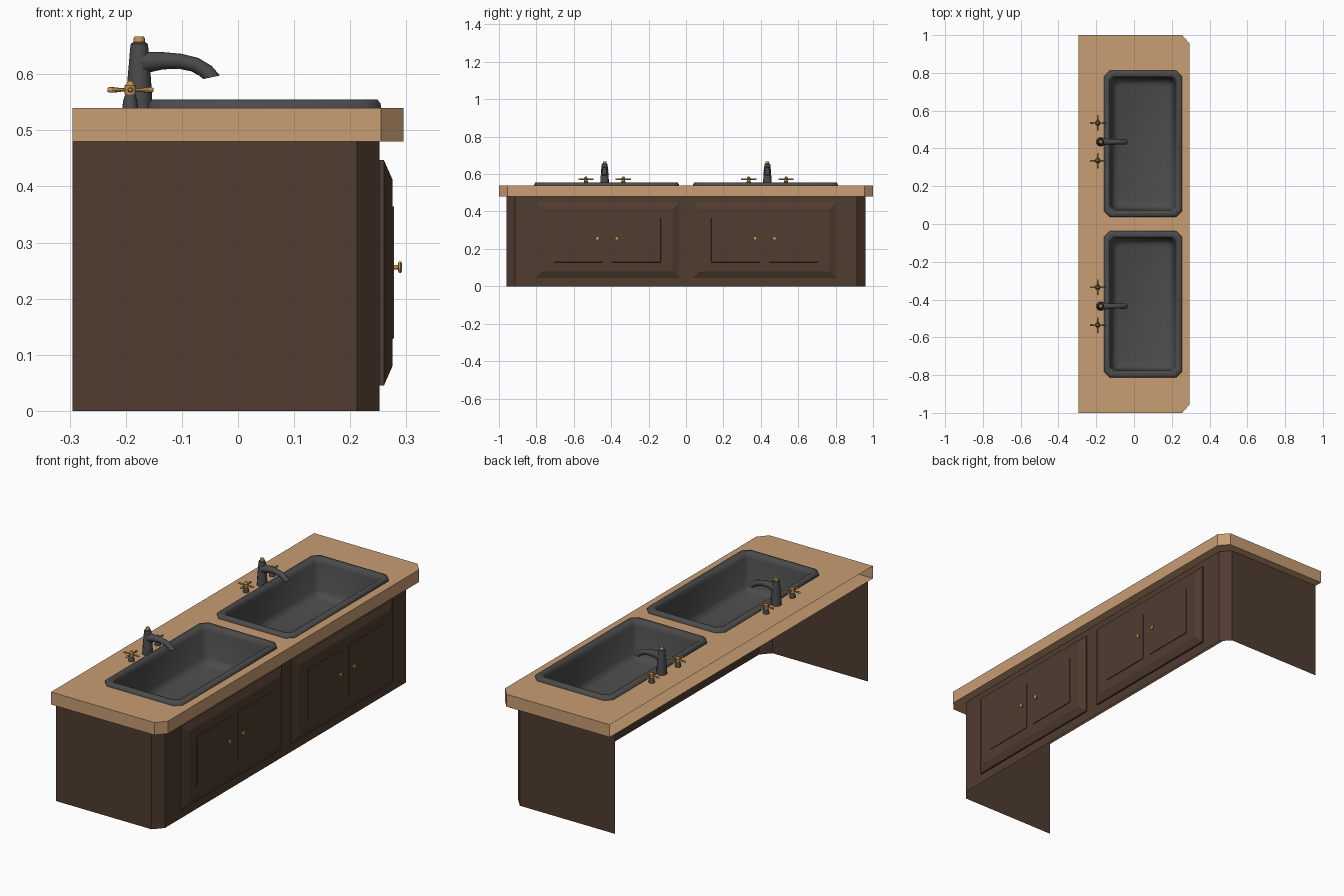
import bpy, bmesh
from math import cos, sin, pi, radians
from mathutils import Vector

if "Cube" in bpy.data.objects:
    bpy.data.objects.remove(bpy.data.objects["Cube"])


def material(name, r, g, b):
    m = bpy.data.materials.new(name)
    m.diffuse_color = (r, g, b, 1)
    m.use_nodes = True
    m.node_tree.nodes["Principled BSDF"].inputs["Base Color"].default_value = m.diffuse_color
    return m


WOOD = material("dark_wood", 0.08, 0.045, 0.030)
TOP = material("tan_top", 0.58, 0.34, 0.175)
IRON = material("dark_grey", 0.07, 0.07, 0.07)
BRASS = material("brass", 0.52, 0.29, 0.08)


def finish(bm, name, mat, smooth=None):
    me = bpy.data.meshes.new(name)
    bm.to_mesh(me)
    bm.free()
    me.materials.append(mat)
    ob = bpy.data.objects.new(name, me)
    bpy.context.collection.objects.link(ob)
    if smooth:
        bpy.ops.object.select_all(action='DESELECT')
        ob.select_set(True)
        bpy.context.view_layer.objects.active = ob
        bpy.ops.object.shade_smooth_by_angle(angle=radians(smooth))
    return ob


def loft(name, rings, mat, start=False, end=True, smooth=None):
    """Skin rings that run counter-clockwise around the travel direction."""
    bm = bmesh.new()
    vs = [[bm.verts.new(p) for p in r] for r in rings]
    n = len(vs[0])
    for a, b in zip(vs, vs[1:]):
        for i in range(n):
            j = (i + 1) % n
            bm.faces.new((a[i], a[j], b[j], b[i]))
    if start:
        bm.faces.new(vs[0][::-1])
    if end:
        bm.faces.new(vs[-1])
    return finish(bm, name, mat, smooth)


def circle(c, d, r, n):
    q = Vector(d).to_track_quat('Z', 'Y')
    return [Vector(c) + q @ Vector((r * cos(2 * pi * i / n), r * sin(2 * pi * i / n), 0))
            for i in range(n)]


def turned(name, base, axis, profile, mat, n=12, start=False):
    """Turned part: profile is (distance along axis, radius)."""
    b, a = Vector(base), Vector(axis)
    return loft(name, [circle(b + a * h, a, r, n) for h, r in profile], mat, start, True, 40)


def cut_rect(x0, x1, y0, y1, c, z):
    """Rectangle with clipped corners."""
    return [Vector((x, y, z)) for x, y in (
        (x0 + c, y0), (x1 - c, y0), (x1, y0 + c), (x1, y1 - c),
        (x1 - c, y1), (x0 + c, y1), (x0, y1 - c), (x0, y0 + c))]


def side_rect(x, y0, y1, z0, z1, i=0):
    return [Vector((x, y, z)) for y, z in ((y0 + i, z0 + i), (y1 - i, z0 + i),
                                           (y1 - i, z1 - i), (y0 + i, z1 - i))]


SX0, SX1, SY0, SY1 = -0.16, 0.255, 0.038, 0.812   # sink outline, y for one side


def span(s, a, b):
    return sorted((s * a, s * b))


# countertop: two holed plates joined by the edge band, open at the back
bm = bmesh.new()
outline = [(-0.295, -1), (0.255, -1), (0.295, -0.955), (0.295, 0.955), (0.255, 1), (-0.295, 1)]
loops = []
for z in (0.48, 0.54):
    outer = [bm.verts.new((x, y, z)) for x, y in outline]
    loops.append(outer)
    edges = [bm.edges.new((outer[i], outer[(i + 1) % 6])) for i in range(6)]
    for s in (-1, 1):
        y0, y1 = span(s, SY0 + 0.02, SY1 - 0.02)
        h = [bm.verts.new(p) for p in cut_rect(SX0 + 0.02, SX1 - 0.02, y0, y1, 0.02, z)]
        edges += [bm.edges.new((h[i], h[(i + 1) % 8])) for i in range(8)]
    up = 1 if z > 0.5 else -1
    bmesh.ops.triangle_fill(bm, edges=edges, use_beauty=True, normal=(0, 0, up))
    bm.normal_update()
    for f in bm.faces:
        if abs(f.calc_center_median().z - z) < 1e-4 and f.normal.z * up < 0:
            f.normal_flip()
lo, hi = loops
for i in range(5):
    bm.faces.new((lo[i], lo[i + 1], hi[i + 1], hi[i]))
finish(bm, "countertop", TOP)

# cabinet shell: open back and underside
bm = bmesh.new()
path = [(-0.295, -0.96), (0.212, -0.96), (0.252, -0.915), (0.252, 0.915), (0.212, 0.96), (-0.295, 0.96)]
lo, hi = [[bm.verts.new((x, y, z)) for x, y in path] for z in (0, 0.48)]
for i in range(5):
    bm.faces.new((lo[i], lo[i + 1], hi[i + 1], hi[i]))
finish(bm, "cabinet_shell", WOOD)

for s, side in ((-1, "left"), (1, "right")):
    # raised front panel
    y0, y1 = span(s, 0.038, 0.802)
    loft(f"front_panel_{side}", [side_rect(0.25, y0, y1, 0.045, 0.447),
                                 side_rect(0.260, y0, y1, 0.045, 0.447),
                                 side_rect(0.275, y0, y1, 0.045, 0.447, 0.034)], WOOD)
    # doors and knobs
    for k, (a, b, kn) in enumerate(((0.134, 0.397, 0.370), (0.445, 0.707, 0.473))):
        y0, y1 = span(s, a, b)
        loft(f"door_{side}_{k}", [side_rect(0.274, y0, y1, 0.128, 0.365),
                                  side_rect(0.278, y0, y1, 0.128, 0.365, 0.001)], WOOD)
        turned(f"door_knob_{side}_{k}", (0.276, s * kn, 0.256), (1, 0, 0),
               [(0, 0.006), (0.002, 0.004), (0.009, 0.004), (0.010, 0.010),
                (0.014, 0.011), (0.016, 0.008)], BRASS, 10)

    # sink basin with raised rim
    y0, y1 = span(s, SY0, SY1)
    rings = [cut_rect(SX0 + i, SX1 - i, y0 + i, y1 - i, c, z) for i, c, z in (
        (0, 0.03, 0.54), (0.001, 0.03, 0.548), (0.007, 0.028, 0.555), (0.026, 0.022, 0.555),
        (0.032, 0.02, 0.549), (0.036, 0.02, 0.53), (0.045, 0.02, 0.41),
        (0.054, 0.02, 0.388), (0.075, 0.02, 0.378))]
    loft(f"sink_basin_{side}", rings, IRON, smooth=50)

    # faucet body, cap and spout
    fy = s * 0.435
    turned(f"faucet_body_{side}", (-0.176, fy, 0.54), (0, 0, 1),
           [(0, 0.024), (0.05, 0.021), (0.085, 0.018), (0.108, 0.016), (0.114, 0.015),
            (0.117, 0.011)], IRON)
    turned(f"faucet_cap_{side}", (-0.176, fy, 0.656), (0, 0, 1),
           [(0, 0.010), (0.008, 0.010), (0.011, 0.008)], BRASS)
    spout = [(-0.170, 0.620, 0.020, 0), (-0.135, 0.624, 0.0155, 0), (-0.103, 0.623, 0.0135, 10),
             (-0.077, 0.617, 0.0135, 28), (-0.058, 0.606, 0.014, 52), (-0.047, 0.5945, 0.015, 78)]
    loft(f"faucet_spout_{side}", [circle((x, fy, z), (cos(radians(t)), 0, -sin(radians(t))), r, 12)
                                  for x, z, r, t in spout], IRON, smooth=40)

    # cross handles either side of the faucet
    for k in (-1, 1):
        hx, hy = -0.192, fy + k * 0.1
        tag = f"{side}_{'near' if k < 0 else 'far'}"
        turned(f"handle_base_{tag}", (hx, hy, 0.54), (0, 0, 1),
               [(0, 0.014), (0.012, 0.013), (0.024, 0.009), (0.030, 0.009)], IRON)
        turned(f"handle_hub_{tag}", (hx, hy, 0.564), (0, 0, 1),
               [(0, 0.010), (0.016, 0.010), (0.020, 0.006), (0.024, 0.005)], BRASS, 10, True)
        for n, (ax, ay) in enumerate(((1, 0), (0, 1), (-1, 0), (0, -1))):
            turned(f"handle_arm_{tag}_{n}", (hx, hy, 0.572), (ax, ay, 0),
                   [(0.004, 0.003), (0.014, 0.003), (0.030, 0.005), (0.038, 0.005),
                    (0.041, 0.003)], BRASS, 8)
